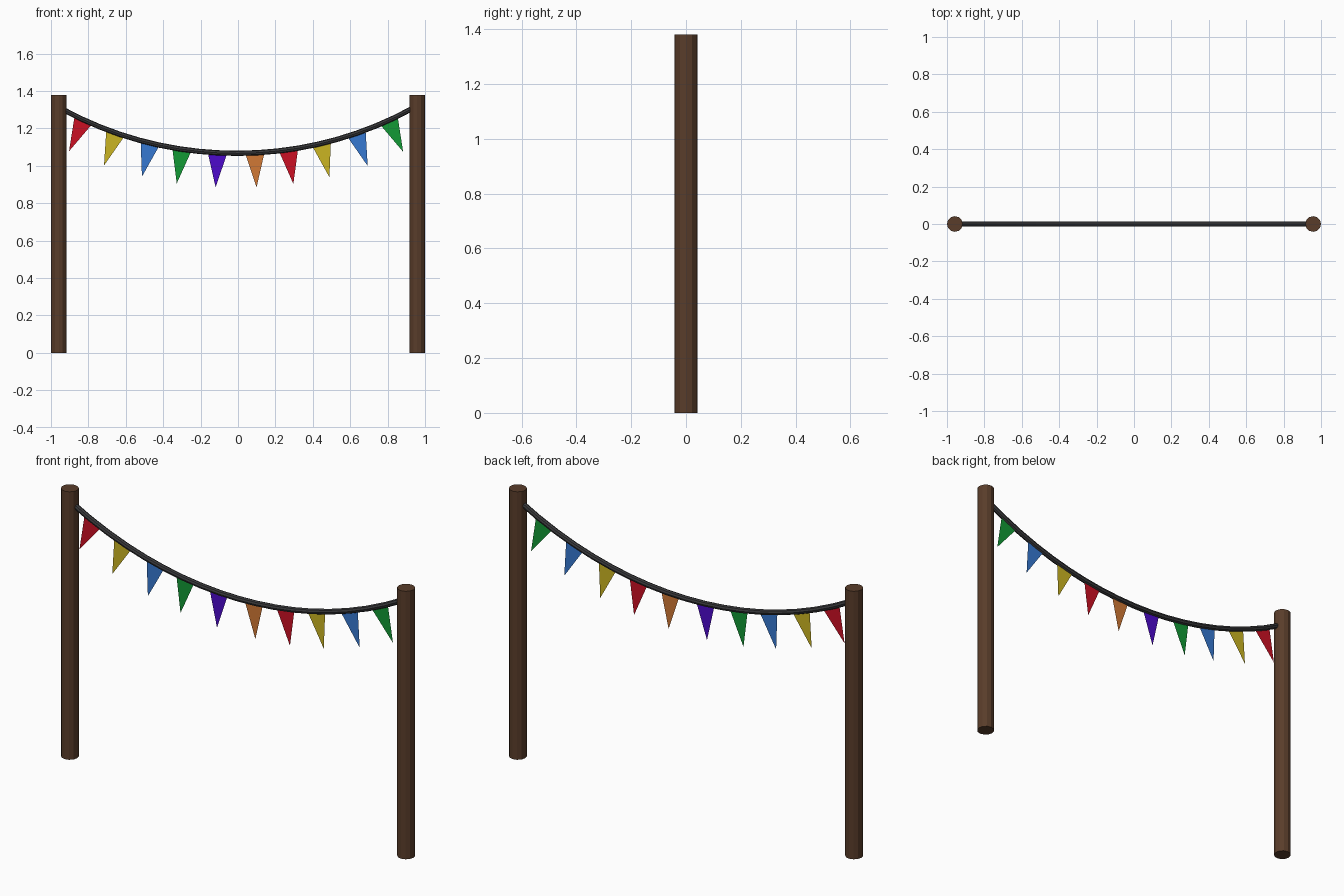
import bpy
import math
from mathutils import Vector

if "Cube" in bpy.data.objects:
    bpy.data.objects.remove(bpy.data.objects["Cube"], do_unlink=True)

POST_X, POST_RADIUS, POST_HEIGHT = 0.958, 0.042, 1.38
ROPE_RADIUS = 0.014
ROPE_CENTRE = -0.007
FLAG_WIDTH, FLAG_LENGTH = 0.104, 0.185


def material(name, colour):
    mat = bpy.data.materials.new(name)
    mat.use_nodes = True
    mat.diffuse_color = (*colour, 1)
    mat.node_tree.nodes["Principled BSDF"].inputs["Base Color"].default_value = (*colour, 1)
    return mat


wood = material("brown wood", (0.100, 0.046, 0.023))
cord = material("dark grey cord", (0.042, 0.042, 0.045))
cloth = {
    "red": material("red cloth", (0.60, 0.005, 0.017)),
    "yellow": material("yellow cloth", (0.60, 0.46, 0.016)),
    "blue": material("blue cloth", (0.037, 0.19, 0.64)),
    "green": material("green cloth", (0.006, 0.32, 0.035)),
    "purple": material("purple cloth", (0.074, 0.003, 0.60)),
    "orange": material("orange cloth", (0.64, 0.19, 0.035)),
}


def rope_point(x):
    """Point on the sagging rope."""
    d = x - ROPE_CENTRE
    return Vector((x, 0, 1.067 + 0.252 * d ** 2 + 0.022 * d ** 4))


# Two wooden posts
for side, sign in (("left", 1), ("right", -1)):
    bpy.ops.mesh.primitive_cylinder_add(
        vertices=12, radius=POST_RADIUS, depth=POST_HEIGHT,
        location=(sign * POST_X, 0, POST_HEIGHT / 2))
    post = bpy.context.object
    post.name = side + "_post"
    post.data.materials.append(wood)

# Rope swept along the sag, ending inside the posts
segments = 18
curve = bpy.data.curves.new("rope", "CURVE")
curve.dimensions = "3D"
curve.bevel_depth = ROPE_RADIUS
curve.bevel_resolution = 2
curve.use_fill_caps = True
spline = curve.splines.new("POLY")
spline.use_smooth = False
spline.points.add(segments)
for i, point in enumerate(spline.points):
    x = 0.95 * (2 * i / segments - 1)
    point.co = (*rope_point(x), 1)
curve.materials.append(cord)
rope = bpy.data.objects.new("rope", curve)
bpy.context.collection.objects.link(rope)
bpy.ops.object.select_all(action="DESELECT")
rope.select_set(True)
bpy.context.view_layer.objects.active = rope
bpy.ops.object.convert(target="MESH")

# Cloth pennants hanging square to the rope
pennants = [
    (-0.826, "red"), (-0.655, "yellow"), (-0.470, "blue"), (-0.300, "green"),
    (-0.110, "purple"), (0.090, "orange"), (0.270, "red"), (0.446, "yellow"),
    (0.633, "blue"), (0.806, "green"),
]
for number, (x, colour) in enumerate(pennants, 1):
    middle = rope_point(x)
    along = (rope_point(x + 0.05) - rope_point(x - 0.05)).normalized()
    down = Vector((along.z, 0, -along.x))
    corners = [middle - along * FLAG_WIDTH / 2,
               middle + down * FLAG_LENGTH,
               middle + along * FLAG_WIDTH / 2]
    mesh = bpy.data.meshes.new("pennant")
    mesh.from_pydata(corners, [], [(0, 1, 2)])
    mesh.materials.append(cloth[colour])
    flag = bpy.data.objects.new(f"{colour}_pennant_{number}", mesh)
    bpy.context.collection.objects.link(flag)
